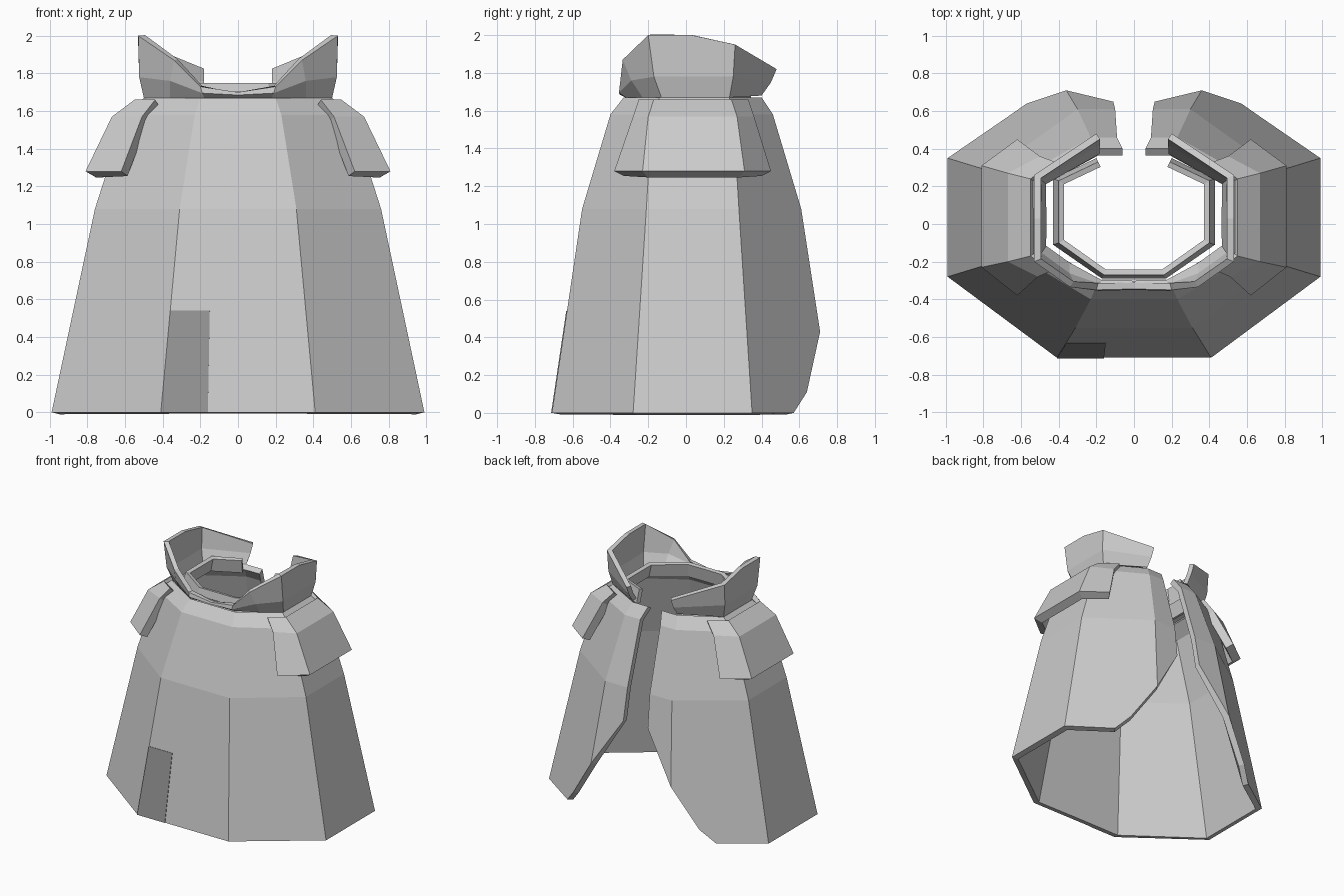
import bpy, bmesh
from mathutils import Vector

if "Cube" in bpy.data.objects:
    bpy.data.objects.remove(bpy.data.objects["Cube"])


def grid(rows):
    """Quads between rows of points (bottom to top, front to back)."""
    return [[lo[i], lo[i + 1], hi[i + 1], hi[i]]
            for lo, hi in zip(rows, rows[1:]) for i in range(len(lo) - 1)]


def shell(name, faces, thickness, mirror=True):
    """Flat-faced sheet from polygons, mirrored in x and thickened inward."""
    bm = bmesh.new()
    for f in faces:
        bm.faces.new([bm.verts.new(Vector(p)) for p in f])
    bmesh.ops.remove_doubles(bm, verts=bm.verts[:], dist=0.0005)
    me = bpy.data.meshes.new(name)
    bm.to_mesh(me)
    bm.free()
    ob = bpy.data.objects.new(name, me)
    bpy.context.collection.objects.link(ob)
    if mirror:
        m = ob.modifiers.new("mirror", 'MIRROR')
        m.use_clip = True
    s = ob.modifiers.new("thickness", 'SOLIDIFY')
    s.thickness = thickness
    s.offset = -1
    s.use_even_offset = True
    return ob


def ring(z, pts):
    return [(x, y, z) for x, y in pts]


# Cloak body: front and side panels, with a split back
hem = ring(0, [(0, -.71), (.41, -.71), (.99, -.28), (.99, .35)])
chest = ring(1.08, [(0, -.55), (.31, -.55), (.76, -.21), (.76, .28), (.30, .61), (.10, .61)])
shoulder = ring(1.58, [(0, -.40), (.23, -.40), (.60, -.18), (.60, .25), (.23, .46), (.09, .46)])
neckline = ring(1.67, [(0, -.33), (.20, -.33), (.50, -.14), (.50, .23), (.20, .40), (.06, .40)])
corner = (.36, .71, .43)
cloak = grid([hem, chest[:4]]) + grid([chest, shoulder, neckline])
cloak.append([hem[3], (.67, .57, 0), (.57, .64, .11), corner, chest[4], chest[3]])
cloak.append([corner, (.11, .65, .82), chest[5], chest[4]])
shell("cloak_body", cloak, .045)

# Shoulder flaps
flap = [ring(1.28, [(.62, -.38), (.81, -.23), (.81, .31), (.62, .45)]),
        ring(1.57, [(.51, -.28), (.67, -.20), (.67, .27), (.50, .36)]),
        ring(1.66, [(.44, -.25), (.55, -.17), (.55, .24), (.42, .33)])]
shell("shoulder_flap", grid(flap), .065)

# Flared collar, low at the front and open at the back
collar = [
    [(0, -.32, 1.67), (.18, -.32, 1.67), (.36, -.23, 1.67), (.50, -.13, 1.67),
     (.50, .05, 1.67), (.50, .23, 1.67), (.20, .40, 1.68)],
    [(0, -.35, 1.685), (.19, -.355, 1.695), (.36, -.29, 1.76), (.525, -.17, 1.78),
     (.525, .04, 1.78), (.525, .25, 1.78), (.20, .45, 1.75)],
    [(0, -.345, 1.70), (.20, -.35, 1.73), (.34, -.335, 1.87), (.53, -.20, 2.0),
     (.53, .03, 2.0), (.53, .26, 1.95), (.20, .48, 1.82)]]
shell("collar", grid(collar), .035)

# Inner neck band
band = [ring(1.64, [(0, -.29), (.17, -.29), (.43, -.11), (.43, .24), (.20, .35)]),
        ring(1.75, [(0, -.27), (.16, -.27), (.40, -.10), (.40, .23), (.19, .33)])]
shell("neck_band", grid(band), .03)

# Darker patch on the front hem
patch = shell("hem_patch", [[(-.41, -.714, 0), (-.16, -.714, 0),
                             (-.15, -.634, .54), (-.36, -.634, .54)]], .006, False)
mat = bpy.data.materials.new("dark_cloth")
mat.diffuse_color = (.3, .3, .3, 1)
mat.use_nodes = True
mat.node_tree.nodes["Principled BSDF"].inputs["Base Color"].default_value = mat.diffuse_color
patch.data.materials.append(mat)
